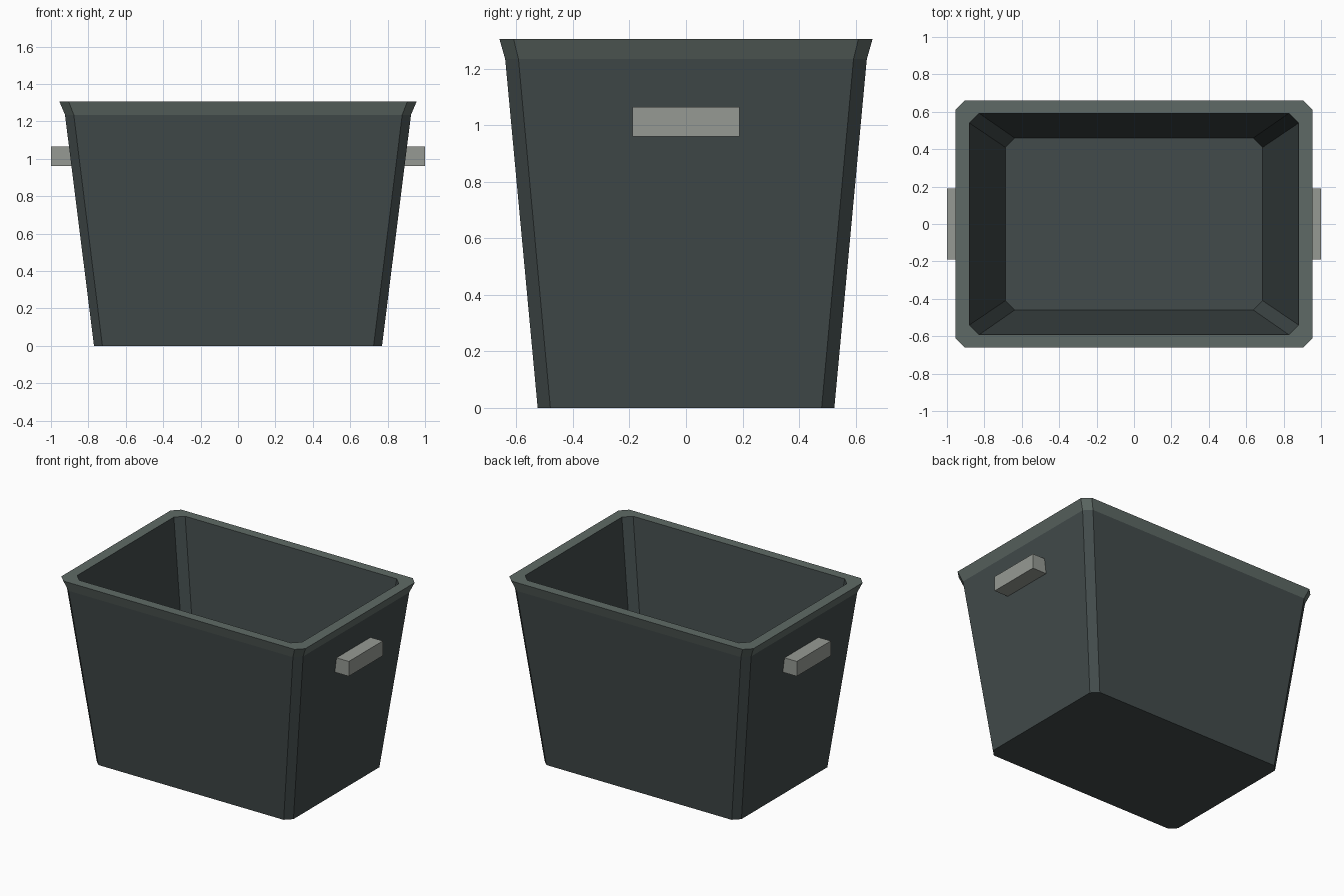
import bpy
import bmesh

cube = bpy.data.objects.get("Cube")
if cube:
    bpy.data.objects.remove(cube, do_unlink=True)


def linear(c):
    c /= 255
    return c / 12.92 if c <= 0.04045 else ((c + 0.055) / 1.055) ** 2.4


def make_material(name, *rgb):
    mat = bpy.data.materials.new(name)
    mat.use_nodes = True
    colour = [linear(c) for c in rgb] + [1]
    mat.diffuse_color = colour
    node = next(n for n in mat.node_tree.nodes if n.type == "BSDF_PRINCIPLED")
    node.inputs["Base Color"].default_value = colour
    return mat


body_mat = make_material("dark slate", 66, 75, 75)
rim_mat = make_material("grey green rim", 95, 106, 102)
handle_mat = make_material("pale grey handle", 150, 154, 148)


def add_object(name, bm, *materials):
    bmesh.ops.recalc_face_normals(bm, faces=bm.faces)
    mesh = bpy.data.meshes.new(name)
    bm.to_mesh(mesh)
    bm.free()
    for mat in materials:
        mesh.materials.append(mat)
    obj = bpy.data.objects.new(name, mesh)
    bpy.context.collection.objects.link(obj)
    return obj


def ring(bm, x, y, z, c):
    """Rectangle with cut corners."""
    pts = []
    for sx, sy in ((1, 1), (-1, 1), (-1, -1), (1, -1)):
        pair = [(sx * x, sy * (y - c)), (sx * (x - c), sy * y)]
        pts += pair if sx * sy > 0 else pair[::-1]
    return [bm.verts.new((px, py, z)) for px, py in pts]


# Tub: outer wall, flared rim, inner wall, floor
bm = bmesh.new()
profile = [
    (0.77, 0.525, 0, 0.045),
    (0.925, 0.64, 1.235, 0.047),
    (0.955, 0.66, 1.305, 0.05),
    (0.88, 0.592, 1.305, 0.052),
    (0.688, 0.46, 0.06, 0.05),
]
rings = [ring(bm, *p) for p in profile]
for level, (a, b) in enumerate(zip(rings, rings[1:])):
    for i in range(len(a)):
        j = (i + 1) % len(a)
        face = bm.faces.new((a[i], a[j], b[j], b[i]))
        face.material_index = 1 if level in (1, 2) else 0
bm.faces.new(rings[0][::-1])
bm.faces.new(rings[-1])
add_object("tub", bm, body_mat, rim_mat)

# Grip blocks on both ends, sunk into the wall
for side, name in ((1, "left_handle"), (-1, "right_handle")):
    bm = bmesh.new()
    bmesh.ops.create_cube(bm, size=1)
    bmesh.ops.scale(bm, vec=(0.13, 0.38, 0.105), verts=bm.verts)
    bmesh.ops.translate(bm, vec=(side * 0.935, 0, 1.013), verts=bm.verts)
    add_object(name, bm, handle_mat)
